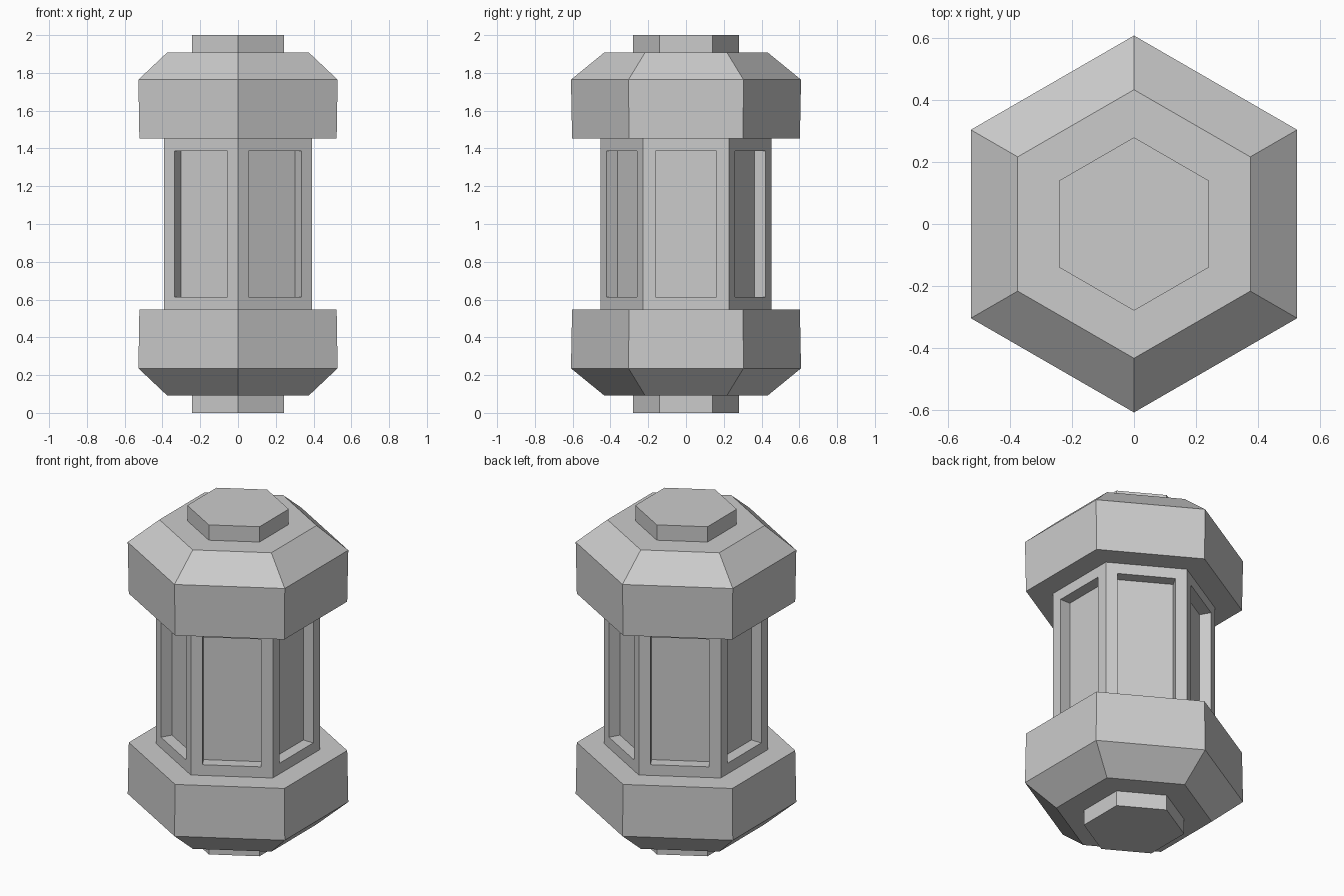
import bpy, bmesh
from math import pi, sin, cos

if "Cube" in bpy.data.objects:
    bpy.data.objects.remove(bpy.data.objects["Cube"])


def hex_solid(name, profile, panels=False):
    """Closed six-sided solid from (radius, z) rings, corners on +-y."""
    bm = bmesh.new()
    rings = [[bm.verts.new((r * cos(pi / 2 + i * pi / 3), r * sin(pi / 2 + i * pi / 3), z))
              for i in range(6)] for r, z in profile]
    sides = []
    for low, high in zip(rings, rings[1:]):
        for i in range(6):
            j = (i + 1) % 6
            sides.append(bm.faces.new((low[i], low[j], high[j], high[i])))
    bm.faces.new(rings[0])
    bm.faces.new(rings[-1])
    bmesh.ops.recalc_face_normals(bm, faces=bm.faces)
    if panels:
        # sunken window on every side
        bm.normal_update()
        frame = bmesh.ops.inset_individual(bm, faces=sides, thickness=0.092)
        walls = bmesh.ops.extrude_discrete_faces(bm, faces=sides)["faces"]
        for f in walls:
            f.normal_update()
            bmesh.ops.translate(bm, verts=f.verts, vec=f.normal * -0.067)
    bmesh.ops.recalc_face_normals(bm, faces=bm.faces)
    mesh = bpy.data.meshes.new(name)
    bm.to_mesh(mesh)
    bm.free()
    obj = bpy.data.objects.new(name, mesh)
    bpy.context.collection.objects.link(obj)
    return obj


def flip(profile):
    return [(r, 2 - z) for r, z in reversed(profile)]


# central shaft with recessed panels
hex_solid("shaft", [(0.453, 0.548), (0.453, 1.452)], panels=True)

# chamfered collars and end plugs, mirrored about mid-height
collar = [(0.434, 0.093), (0.609, 0.236), (0.603, 0.548)]
plug = [(0.28, 0.0), (0.28, 0.093)]
hex_solid("bottom_collar", collar)
hex_solid("top_collar", flip(collar))
hex_solid("bottom_plug", plug)
hex_solid("top_plug", flip(plug))
